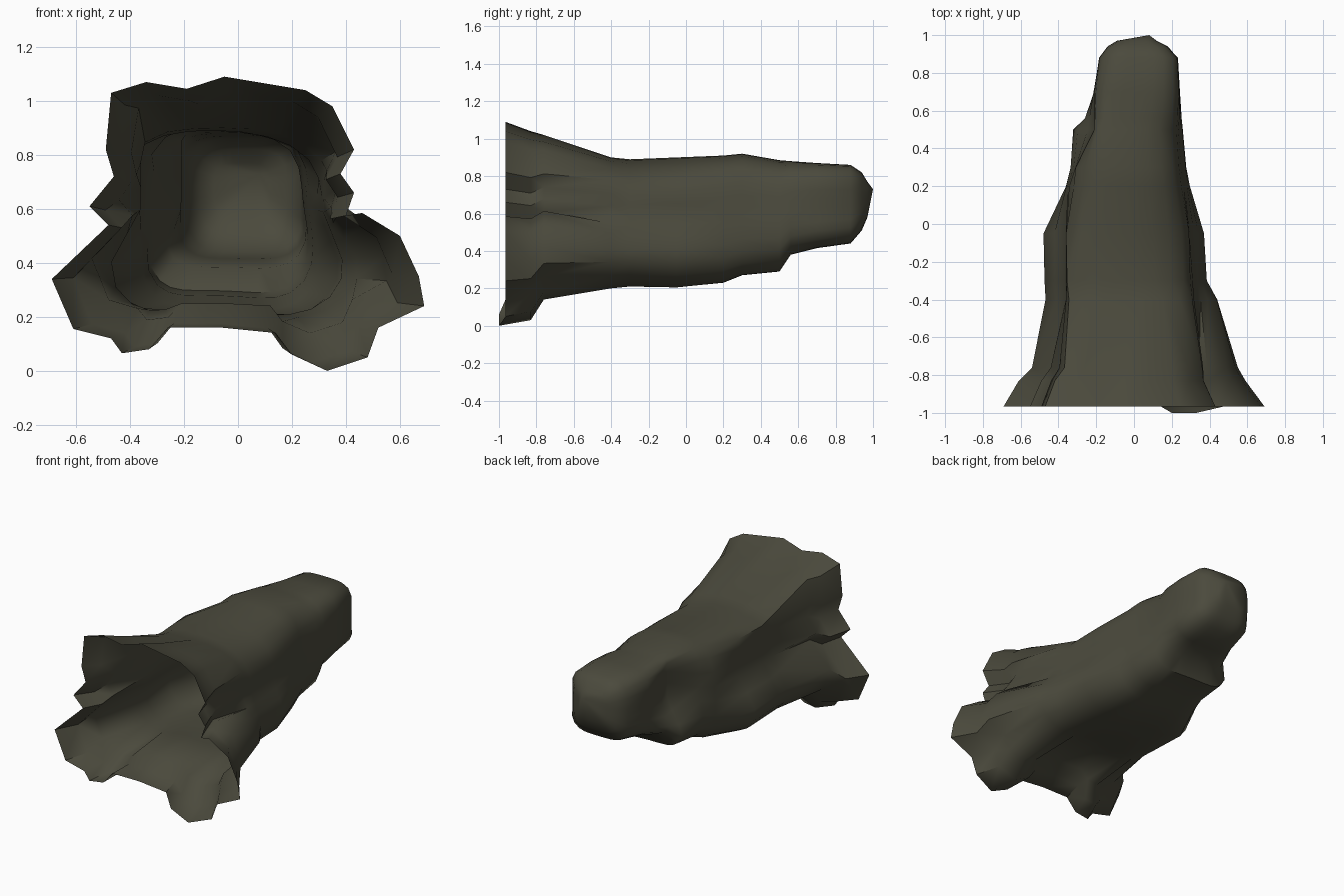
import bpy, bmesh, math

if "Cube" in bpy.data.objects:
    bpy.data.objects.remove(bpy.data.objects["Cube"])

cloth = bpy.data.materials.new("dark olive cloth")
cloth.diffuse_color = (0.070, 0.068, 0.046, 1)
cloth.use_nodes = True
cloth.node_tree.nodes["Principled BSDF"].inputs["Base Color"].default_value = cloth.diffuse_color

# Ragged hem of the open front end (x, z), clockwise from the top left
HEM = [(-.47, 1.03), (-.34, 1.07), (-.19, 1.045), (-.05, 1.09), (.10, 1.065), (.25, 1.04),
       (.35, .98), (.43, .82), (.38, .73), (.43, .66), (.40, .575), (.46, .585), (.60, .50),
       (.67, .35), (.69, .24), (.52, .16), (.48, .05), (.33, 0), (.20, .06), (.14, .14),
       (-.06, .16), (-.26, .16), (-.33, .08), (-.43, .065), (-.47, .12), (-.61, .155),
       (-.69, .34), (-.48, .54), (-.55, .61), (-.46, .72), (-.49, .82)]

# Stations along the sleeve: y, left, right, bottom, top, roundness
STATIONS = [(-.83, -.61, .59, .03, 1.04, .02), (-.76, -.54, .55, .14, 1.02, .1),
            (-.40, -.47, .45, .20, .90, .35), (-.30, -.475, .39, .21, .89, .4),
            (-.05, -.48, .375, .205, .90, .45), (.20, -.36, .30, .23, .91, .6),
            (.30, -.345, .28, .27, .92, .65), (.50, -.335, .26, .29, .885, .7),
            (.56, -.28, .255, .38, .88, .8), (.70, -.225, .25, .415, .87, .95),
            (.88, -.185, .24, .44, .86, 1), (.94, -.14, .18, .51, .82, 1),
            (.97, -.09, .12, .58, .77, 1)]
N = len(HEM)


def normalise(pts):
    """Stretch an outline to fill -1..1 both ways."""
    axes = []
    for k in (0, 1):
        vals = [p[k] for p in pts]
        lo, hi = min(vals), max(vals)
        axes.append([2 * (v - lo) / (hi - lo) - 1 for v in vals])
    return list(zip(*axes))


def soften(pts, times):
    for _ in range(times):
        pts = [tuple((pts[i - 1][k] + 2 * pts[i][k] + pts[(i + 1) % N][k]) / 4 for k in (0, 1))
               for i in range(N)]
    return pts


def rounded_square(p):
    """Project a point outward on to a rounded square."""
    a = math.atan2(p[1], p[0])
    c, s = math.cos(a), math.sin(a)
    r = (abs(c) ** 4 + abs(s) ** 4) ** (-1 / 4)
    return (r * c, r * s)


def drape(x, y, z, xl, xr):
    """Narrow upper body over wider skirts, with a flat floor between the front folds."""
    s = min(max((z - .40) / .2, 0), 1)
    core_r = .29 - .07 * y
    core_l = -.36 + .15 * min(max((y - .2) / .3, 0), 1)
    if y > -.5:
        x = min(x, xr + s * (min(core_r, xr) - xr))
        x = max(x, xl + s * (max(core_l, xl) - xl))
    if y < .1 and abs(x) < .3 and z < .5:
        z = min(z, .25)
    return (x, y, z)


bm = bmesh.new()
# The lower right scrap of hem hangs slightly forward
rings = [[bm.verts.new((x, -1.0 if .1 < x < .4 and z < .1 else -.965, z)) for x, z in HEM]]
base = normalise(HEM)

# Body: hem shape softens into a rounded end
for i, (y, xl, xr, zb, zt, w) in enumerate(STATIONS):
    soft = soften(base, min(2 * max(i - 1, 0), 4))
    shape = normalise([tuple((1 - w) * p[k] + w * rounded_square(p)[k] for k in (0, 1))
                       for p in soft])
    rings.append([bm.verts.new(drape(xl + (u + 1) / 2 * (xr - xl), y,
                                     zb + (v + 1) / 2 * (zt - zb), xl, xr))
                  for u, v in shape])
for a, b in zip(rings, rings[1:]):
    for i in range(N):
        j = (i + 1) % N
        bm.faces.new((a[i], a[j], b[j], b[i]))

# Closed tip with a small peak
tip = bm.verts.new((.08, 1.0, .73))
for i in range(N):
    bm.faces.new((rings[-1][i], rings[-1][(i + 1) % N], tip))
bmesh.ops.recalc_face_normals(bm, faces=bm.faces)
bmesh.ops.triangulate(bm, faces=bm.faces)

mesh = bpy.data.meshes.new("draped_sleeve")
bm.to_mesh(mesh)
bm.free()
mesh.materials.append(cloth)
sleeve = bpy.data.objects.new("draped_sleeve", mesh)
bpy.context.collection.objects.link(sleeve)
bpy.context.view_layer.objects.active = sleeve
sleeve.select_set(True)
bpy.ops.object.shade_smooth_by_angle(angle=math.radians(50))
